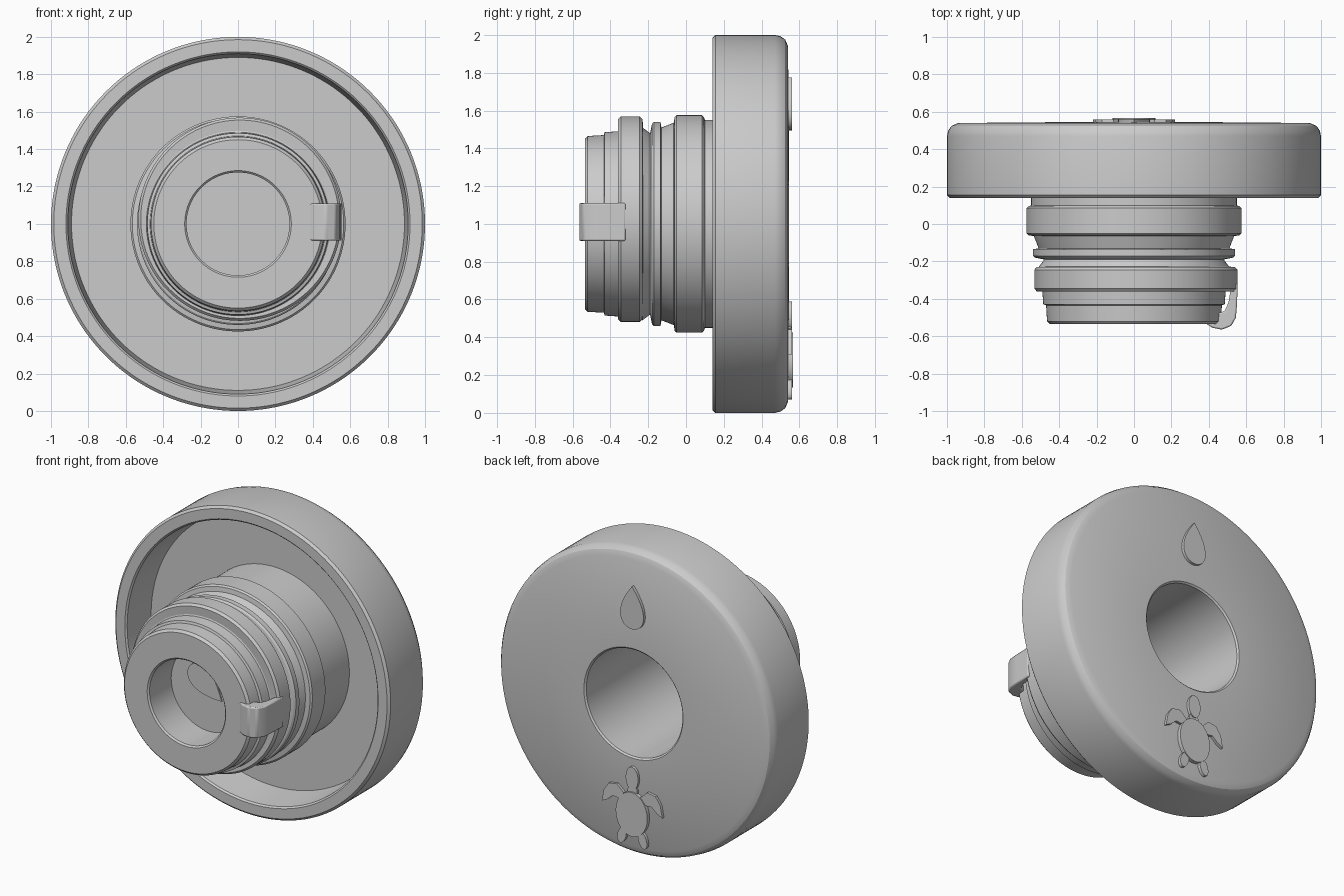
import bpy, bmesh, math
from mathutils import Vector, Matrix

if "Cube" in bpy.data.objects:
    bpy.data.objects.remove(bpy.data.objects["Cube"])

AXIS = Vector((0, 0, 1))   # centre of all turned parts, axis along y


def finish(name, bm, bevel=0.0, angle=30):
    bmesh.ops.remove_doubles(bm, verts=bm.verts, dist=1e-5)
    bmesh.ops.recalc_face_normals(bm, faces=bm.faces)
    mesh = bpy.data.meshes.new(name)
    bm.to_mesh(mesh)
    bm.free()
    obj = bpy.data.objects.new(name, mesh)
    bpy.context.collection.objects.link(obj)
    if bevel:
        mod = obj.modifiers.new("soft_edges", "BEVEL")
        mod.width, mod.segments, mod.limit_method = bevel, 2, "ANGLE"
    bpy.ops.object.select_all(action="DESELECT")
    obj.select_set(True)
    bpy.context.view_layer.objects.active = obj
    bpy.ops.object.shade_smooth_by_angle(angle=math.radians(angle))
    return obj


def lathe(name, profile, centre=AXIS, closed=False, steps=144):
    """Spin a (radius, y) profile around the y axis through centre."""
    bm = bmesh.new()
    vs = [bm.verts.new((centre.x + r, y, centre.z)) for r, y in profile]
    pairs = list(zip(vs, vs[1:])) + ([(vs[-1], vs[0])] if closed else [])
    es = [bm.edges.new(p) for p in pairs]
    bmesh.ops.spin(bm, geom=vs + es, cent=centre, axis=(0, 1, 0),
                   angle=math.tau, steps=steps, use_merge=True)
    return finish(name, bm)


def extrude(name, points, offset, bevel=0.0):
    """Extrude a closed outline of 3D points into a solid."""
    bm = bmesh.new()
    face = bm.faces.new([bm.verts.new(p) for p in points])
    res = bmesh.ops.extrude_face_region(bm, geom=[face], use_keep_orig=True)
    moved = [v for v in res["geom"] if isinstance(v, bmesh.types.BMVert)]
    bmesh.ops.translate(bm, verts=moved, vec=offset)
    return finish(name, bm, bevel)


def relief(name, outline, y0, y1):
    return extrude(name, [(x, y0, z) for x, z in outline], (0, y1 - y0, 0))


def drop_outline(cx, cz, radius, length, turn=0.0, n=32):
    """Teardrop: round at the bottom, pointed at the top before turning."""
    pts = []
    for i in range(n):
        t = math.tau * i / n
        k = math.cos(t)
        x = radius * 1.3 * math.sin(t) * math.sin(t / 2)**1.0
        z = (length / 2) * k
        c, s = math.cos(turn), math.sin(turn)
        pts.append((cx + x * c - z * s, cz + x * s + z * c))
    return pts


def oval(cx, cz, rx, rz, turn=0.0, n=28):
    c, s = math.cos(turn), math.sin(turn)
    return [(cx + rx * math.cos(a) * c - rz * math.sin(a) * s,
             cz + rx * math.cos(a) * s + rz * math.sin(a) * c)
            for a in (math.tau * i / n for i in range(n))]


# Turned body: front socket, stepped stem, recessed cap, rear bore
socket = [(0, -0.30), (0.275, -0.30), (0.275, -0.525), (0.285, -0.535)]
stem = [(0.45, -0.535), (0.465, -0.52), (0.47, -0.435), (0.485, -0.43),
        (0.49, -0.36), (0.50, -0.355), (0.51, -0.23), (0.48, -0.19),
        (0.53, -0.18), (0.54, -0.17), (0.54, -0.135), (0.51, -0.13),
        (0.535, -0.065), (0.565, -0.06), (0.575, -0.05), (0.575, 0.085),
        (0.565, 0.095), (0.55, 0.10), (0.55, 0.37)]
cap = [(0.89, 0.37), (0.91, 0.15), (0.92, 0.14), (0.985, 0.14), (1.0, 0.155),
       (1.0, 0.47), (0.993, 0.50), (0.975, 0.525), (0.94, 0.54)]
bore = [(0.36, 0.545), (0.35, 0.535), (0.35, -0.25), (0, -0.25)]
lathe("cap_and_stem", socket + stem + cap + bore)

# Raised locking ring, set slightly off centre
ring = [(0.46, -0.355), (0.53, -0.36), (0.543, -0.345), (0.543, -0.245),
        (0.53, -0.23), (0.46, -0.225)]
lathe("locking_ring", ring, Vector((0.01, 0, 1.025)), closed=True)

# Bent retaining clip on the right-hand side
clip = [(0.38, -0.53), (0.42, -0.555), (0.47, -0.565), (0.52, -0.545),
        (0.545, -0.50), (0.55, -0.44), (0.555, -0.32), (0.53, -0.32),
        (0.515, -0.36), (0.505, -0.42), (0.485, -0.465), (0.44, -0.48)]
extrude("retaining_clip", [(x, y, 0.91) for x, y in clip], (0, 0, 0.20), 0.008)

# Plain teardrop reliefs on the rear face and in the socket
relief("rear_drop", drop_outline(0, 1.635, 0.085, 0.28), 0.535, 0.562)
relief("socket_drop", drop_outline(-0.02, 1.035, 0.085, 0.29,
                                   math.radians(-127)), -0.295, -0.308)

# Decorative turtle relief on the rear face
relief("turtle_shell", oval(0, 0.28, 0.115, 0.145), 0.535, 0.566)
relief("turtle_head", oval(0, 0.515, 0.045, 0.075), 0.535, 0.562)
relief("turtle_neck", oval(0, 0.43, 0.035, 0.04), 0.535, 0.556)
flipper = [(0.06, 0.405), (0.11, 0.45), (0.17, 0.44), (0.205, 0.39),
           (0.22, 0.31), (0.18, 0.33), (0.14, 0.365), (0.10, 0.36)]
for side, label in ((1, "left"), (-1, "right")):
    relief("turtle_front_flipper_" + label,
           [(side * x, z) for x, z in flipper], 0.535, 0.56)
    relief("turtle_rear_flipper_" + label,
           oval(side * 0.075, 0.125, 0.03, 0.055, side * 0.3), 0.535, 0.56)
